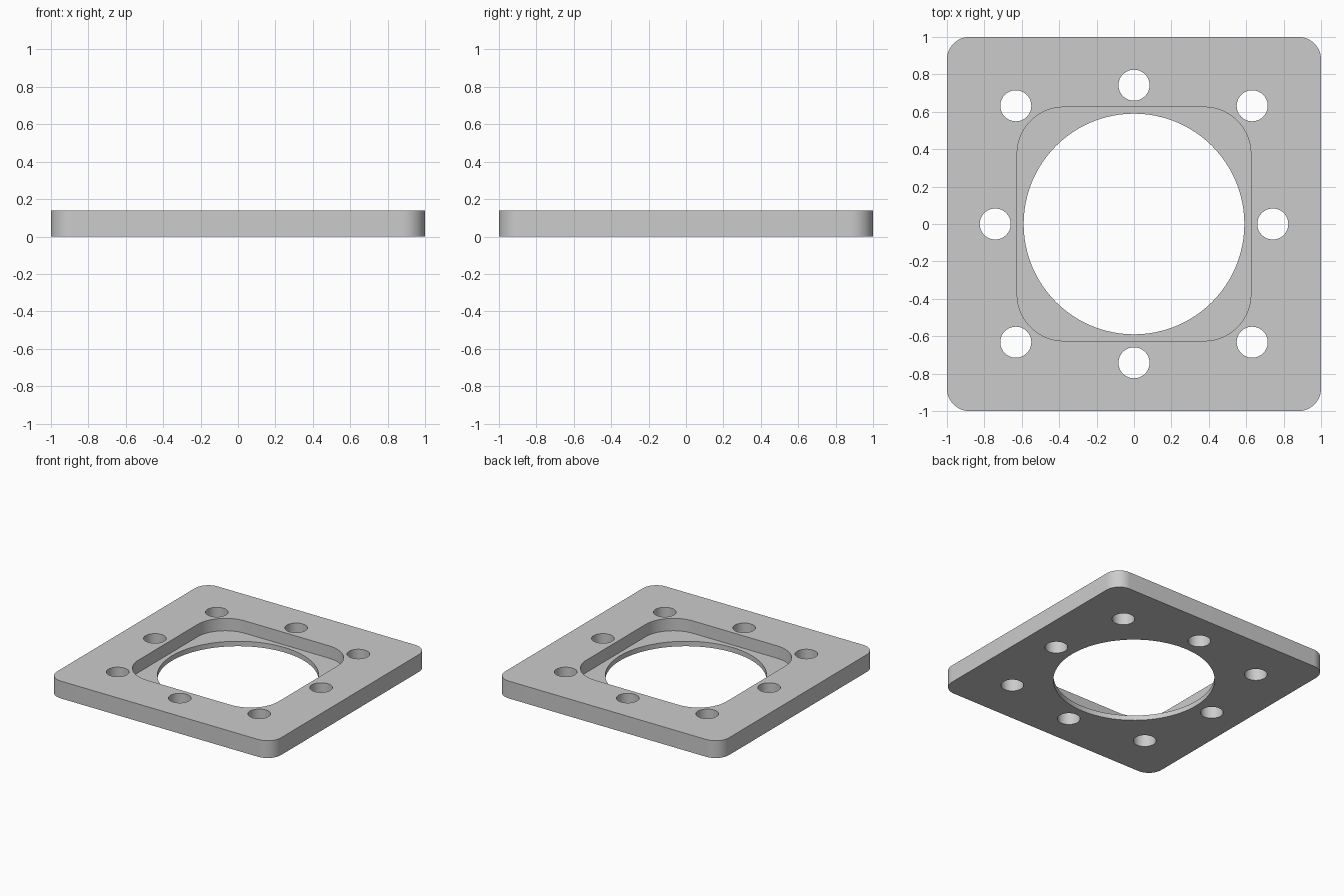
import bpy, bmesh, math

if "Cube" in bpy.data.objects:
    bpy.data.objects.remove(bpy.data.objects["Cube"], do_unlink=True)

THICK, FLOOR = 0.14, 0.04
BORE_R, HOLE_R = 0.59, 0.083

grey = bpy.data.materials.new("plain grey")
grey.use_nodes = True
grey.diffuse_color = (0.6, 0.6, 0.6, 1)
grey.node_tree.nodes["Principled BSDF"].inputs["Base Color"].default_value = (0.6, 0.6, 0.6, 1)


def rounded_square(half, radius, steps=16):
    """Outline of a square with round corners, anticlockwise."""
    points = []
    for corner in range(4):
        mid = math.radians(45 + 90 * corner)
        cx = math.copysign(half - radius, math.cos(mid))
        cy = math.copysign(half - radius, math.sin(mid))
        for i in range(steps + 1):
            a = mid + math.radians(90) * (i / steps - 0.5)
            points.append((cx + radius * math.cos(a), cy + radius * math.sin(a)))
    return points


def circle(x, y, radius, steps):
    return [(x + radius * math.cos(math.tau * i / steps),
             y + radius * math.sin(math.tau * i / steps)) for i in range(steps)]


def prism(name, outline, low, high):
    """Upright solid with the given outline."""
    bm = bmesh.new()
    base = bm.faces.new([bm.verts.new((x, y, low)) for x, y in outline])
    top = bmesh.ops.extrude_face_region(bm, geom=[base])["geom"]
    bmesh.ops.translate(bm, vec=(0, 0, high - low),
                        verts=[v for v in top if isinstance(v, bmesh.types.BMVert)])
    bmesh.ops.recalc_face_normals(bm, faces=bm.faces)
    mesh = bpy.data.meshes.new(name)
    bm.to_mesh(mesh)
    bm.free()
    mesh.materials.append(grey)
    obj = bpy.data.objects.new(name, mesh)
    bpy.context.collection.objects.link(obj)
    return obj


# Plate body
plate = prism("mounting_plate", rounded_square(1, 0.12), 0, THICK)

# Square pocket, central bore and eight bolt holes
cutters = [prism("pocket_cutter", rounded_square(0.625, 0.25), FLOOR, 0.3),
           prism("bore_cutter", circle(0, 0, BORE_R, 96), -0.1, 0.3)]
for x in (-1, 0, 1):
    for y in (-1, 0, 1):
        if x or y:
            d = 0.632 if x and y else 0.742
            cutters.append(prism("bolt_hole_cutter", circle(x * d, y * d, HOLE_R, 40), -0.1, 0.3))

bpy.ops.object.select_all(action="DESELECT")
plate.select_set(True)
bpy.context.view_layer.objects.active = plate
for cutter in cutters:
    cutter.hide_render = True
    cut = plate.modifiers.new("cut", "BOOLEAN")
    cut.operation = "DIFFERENCE"
    cut.solver = "EXACT"
    cut.object = cutter
    bpy.ops.object.modifier_apply(modifier=cut.name)
for cutter in cutters:
    bpy.data.objects.remove(cutter, do_unlink=True)

bpy.ops.object.shade_smooth_by_angle(angle=math.radians(30))
